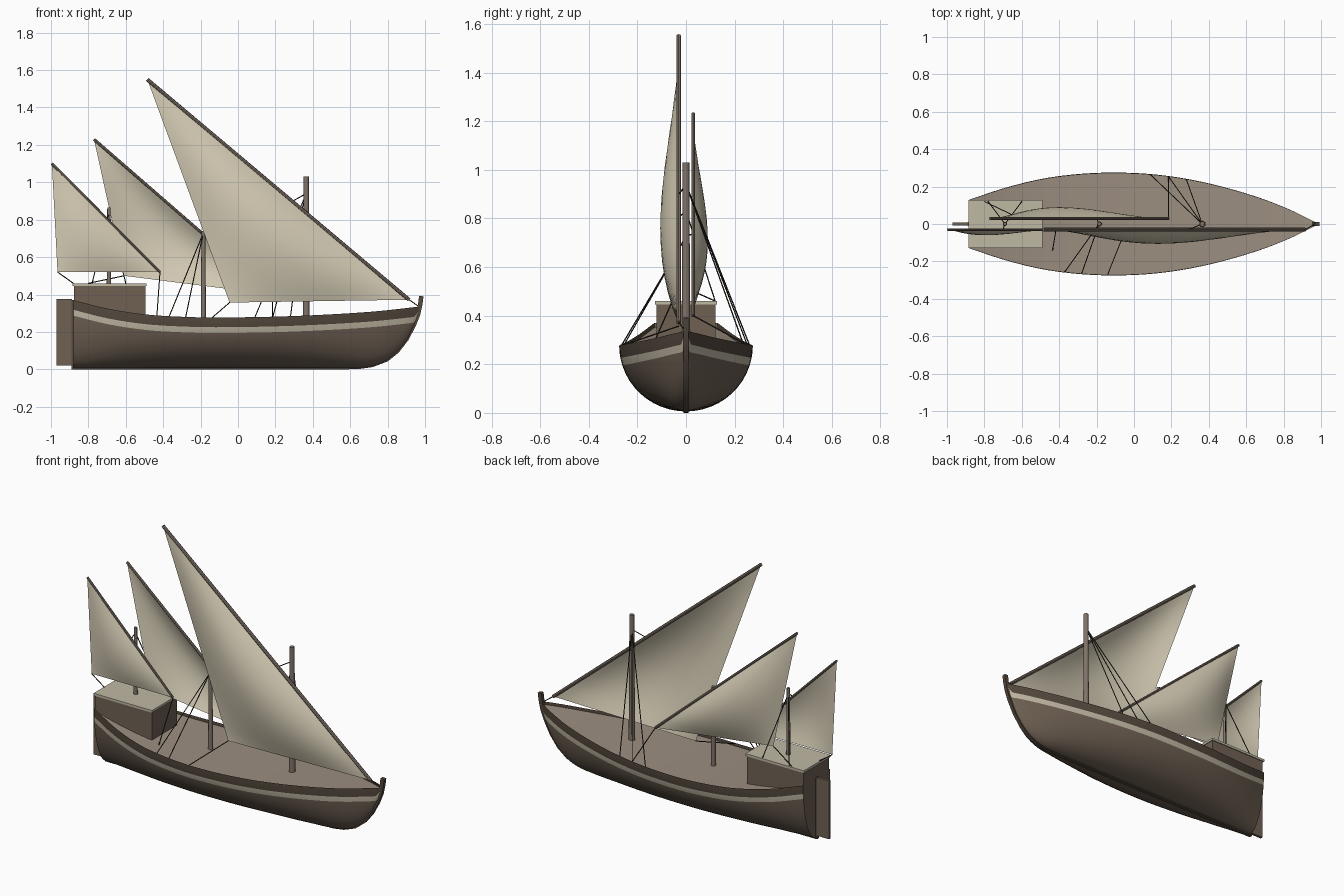
import bpy, bmesh, math
from mathutils import Vector

cube = bpy.data.objects.get("Cube")
if cube:
    bpy.data.objects.remove(cube, do_unlink=True)


def material(name, rgb):
    m = bpy.data.materials.new(name)
    m.use_nodes = True
    m.diffuse_color = (*rgb, 1)
    bsdf = m.node_tree.nodes["Principled BSDF"]
    bsdf.inputs["Base Color"].default_value = (*rgb, 1)
    bsdf.inputs["Roughness"].default_value = 0.8
    return m


HULL = material("hull brown", (0.16, 0.12, 0.088))
DARK = material("dark brown", (0.09, 0.067, 0.048))
STRIPE = material("pale cream", (0.53, 0.48, 0.37))
DECK = material("deck grey brown", (0.33, 0.27, 0.215))
SPAR = material("spar wood", (0.22, 0.175, 0.14))
SAIL = material("sail canvas", (0.66, 0.6, 0.46))
ROPE = material("rope black brown", (0.03, 0.025, 0.02))


def finish(bm, name, mats, smooth=True, normals=True):
    if normals:
        bmesh.ops.recalc_face_normals(bm, faces=bm.faces)
    me = bpy.data.meshes.new(name)
    bm.to_mesh(me)
    bm.free()
    for m in mats:
        me.materials.append(m)
    ob = bpy.data.objects.new(name, me)
    bpy.context.collection.objects.link(ob)
    if smooth:
        bpy.ops.object.select_all(action="DESELECT")
        bpy.context.view_layer.objects.active = ob
        ob.select_set(True)
        bpy.ops.object.shade_smooth_by_angle(angle=math.radians(40))
    return ob


def box(name, lo, hi, mat):
    lo, hi = Vector(lo), Vector(hi)
    bm = bmesh.new()
    bmesh.ops.create_cube(bm, size=1)
    for v in bm.verts:
        v.co = (lo + hi) / 2 + v.co * (hi - lo)
    return finish(bm, name, [mat], False)


def rod(name, a, b, r1, r2, mat, sides=12):
    a, b = Vector(a), Vector(b)
    bm = bmesh.new()
    bmesh.ops.create_cone(bm, cap_ends=True, segments=sides, radius1=r1,
                          radius2=r2, depth=(b - a).length)
    turn = (b - a).to_track_quat("Z", "Y")
    for v in bm.verts:
        v.co = turn @ v.co + (a + b) / 2
    return finish(bm, name, [mat])


def curve_at(pts, x):
    """Smooth cubic through (x, value) points."""
    def slope(i):
        a, b = pts[max(i - 1, 0)], pts[min(i + 1, len(pts) - 1)]
        return (b[1] - a[1]) / (b[0] - a[0])
    i = 0
    while i < len(pts) - 2 and x > pts[i + 1][0]:
        i += 1
    (x0, v0), (x1, v1) = pts[i], pts[i + 1]
    h = x1 - x0
    t = min(max((x - x0) / h, 0), 1)
    return (v0 * (1 + 2 * t) * (1 - t) ** 2 + slope(i) * h * t * (1 - t) ** 2
            + v1 * t * t * (3 - 2 * t) - slope(i + 1) * h * t * t * (1 - t))


# Hull lines
BEAM = [(-.88, .13), (-.7, .19), (-.5, .24), (-.3, .267), (-.1, .275), (.1, .266),
        (.3, .238), (.5, .192), (.7, .13), (.85, .069), (.968, .011)]
SHEER = [(-.88, .37), (-.7, .325), (-.5, .294), (-.3, .281), (-.1, .277),
         (.3, .285), (.7, .307), (.968, .335)]
KEEL = [(-.88, .006), (.3, .006), (.58, .006), (.7, .013), (.8, .05), (.89, .135),
        (.945, .235), (.968, .29)]
BOW, STERN = .968, -.88
STATIONS = [STERN + (BOW - STERN) * math.sin(i / 48 * math.pi / 2) for i in range(49)]


def half_breadth(x, drop):
    depth = curve_at(SHEER, x) - curve_at(KEEL, x)
    return curve_at(BEAM, x) * math.sqrt(max(0, 1 - (drop / depth) ** 2))


def section(x):
    """One side of a hull section, from rail to keel."""
    top = curve_at(SHEER, x)
    depth = top - curve_at(KEEL, x)
    d1, d2 = min(.052, depth * .5), min(.083, depth * .8)
    start = math.asin(d2 / depth)
    drops = [0, d1 / 2, d1, d2]
    drops += [depth * math.sin(start + (math.pi / 2 - start) * k / 10) for k in range(1, 11)]
    return [(x, half_breadth(x, d), top - d) for d in drops]


# Hull: dark rail band, pale stripe, brown bottom
bm = bmesh.new()
rings = []
for x in STATIONS:
    side = section(x)
    ring = [bm.verts.new(p) for p in side]
    ring += [bm.verts.new((p[0], -p[1], p[2])) for p in reversed(side[:-1])]
    rings.append(ring)
last = len(rings[0]) - 1
for a, b in zip(rings, rings[1:]):
    for i in range(last):
        f = bm.faces.new((a[i], a[i + 1], b[i + 1], b[i]))
        row = min(i, last - 1 - i)
        f.material_index = 1 if row < 2 else 2 if row == 2 else 0
bm.faces.new(rings[0])
bm.faces.new(rings[-1])
finish(bm, "hull", [HULL, DARK, STRIPE])

# Deck, a little below the rail
bm = bmesh.new()
drop = .018
pairs = []
for x in STATIONS:
    y, z = half_breadth(x, drop) * .995, curve_at(SHEER, x) - drop
    pairs.append([bm.verts.new((x, s * y, z)) for s in (-1, 1)])
for a, b in zip(pairs, pairs[1:]):
    bm.faces.new((a[0], b[0], b[1], a[1]))
finish(bm, "deck", [DECK], normals=False)


# Stern post, keel and stem as one bent timber
def timber(name, path, depth, half, mat):
    pts = [Vector(p) for p in path]
    bm = bmesh.new()
    rows = []
    for i, p in enumerate(pts):
        t = (pts[min(i + 1, len(pts) - 1)] - pts[max(i - 1, 0)]).normalized()
        q = p + Vector((-t.y, t.x)) * depth
        rows.append([bm.verts.new((c.x, y, c.y))
                     for c, y in ((p, -half), (p, half), (q, half), (q, -half))])
    for a, b in zip(rows, rows[1:]):
        for k in range(4):
            bm.faces.new((a[k], a[(k + 1) % 4], b[(k + 1) % 4], b[k]))
    bm.faces.new(rows[0])
    bm.faces.new(rows[-1])
    return finish(bm, name, [mat])


timber("keel_and_stem", [(-.88, 0), (.58, 0), (.65, .002), (.72, .012), (.8, .042),
                         (.86, .09), (.91, .155), (.95, .23), (.974, .29),
                         (.987, .35), (.992, .39)], .024, .011, DARK)
box("stern_post", (-.89, -.011, 0), (-.875, .011, .37), DARK)
box("rudder", (-.97, -.008, .02), (-.888, .008, .375), HULL)

# Stern cabin
box("cabin", (-.877, -.122, .265), (-.495, .122, .448), HULL)
box("cabin_roof", (-.884, -.128, .446), (-.49, .128, .46), STRIPE)

# Masts
for name, x, foot, top, r in (("fore_mast", .365, .25, 1.03, .018),
                              ("middle_mast", -.185, .24, .74, .014),
                              ("rear_mast", -.69, .44, .865, .012)):
    rod(name, (x, 0, foot), (x, 0, top), r, r * .75, SPAR)


# Lateen sails with their yards: peak, tack, clew, belly
def lateen(name, peak, tack, clew, belly, r):
    peak, tack, clew = Vector(peak), Vector(tack), Vector(clew)
    rod(name + "_yard", peak, tack, r, r, SPAR, 8)
    n = 18
    bm = bmesh.new()
    grid = {}
    for i in range(n + 1):
        for j in range(n + 1 - i):
            u, v = i / n, j / n
            w = 1 - u - v
            p = peak * u + tack * v + clew * w
            p.y += belly * 27 * u * v * w
            grid[i, j] = bm.verts.new(p)
    for i in range(n):
        for j in range(n - i):
            bm.faces.new((grid[i, j], grid[i + 1, j], grid[i, j + 1]))
            if i + j < n - 1:
                bm.faces.new((grid[i + 1, j], grid[i + 1, j + 1], grid[i, j + 1]))
    finish(bm, name, [SAIL])


lateen("fore_sail", (-.485, -.03, 1.55), (.915, -.03, .372), (-.045, -.03, .357), -.076, .01)
lateen("middle_sail", (-.77, .03, 1.23), (.185, .03, .4), (-.61, .03, .5), .06, .008)
lateen("rear_sail", (-.995, -.03, 1.1), (-.417, -.03, .52), (-.965, -.03, .52), -.03, .007)

# Shrouds and sheets
ROPES = {
    "fore_shroud": [((.365, 0, .94), (x, y, .277)) for x, y in ((.09, .262), (.185, .253), (.28, .238))],
    "middle_shroud": [((-.187, 0, .725), (x, y, .278)) for x, y in ((-.28, -.265), (-.37, -.256))],
    "rear_shroud": [((-.69, 0, .83), (x, .12, .46)) for x in (-.78, -.6)],
    "sheet": [((-.045, -.03, .357), (-.14, -.268, .275)),
              ((-.417, -.03, .52), (-.435, -.14, .27)),
              ((.185, .03, .4), (.185, .253, .278)),
              ((-.61, .03, .5), (-.8, .12, .46)),
              ((-.965, -.03, .52), (-.88, -.03, .46)),
              ((.915, -.03, .372), (.968, 0, .335))],
    "lashing": [((.365, 0, .94), (.29, -.03, .898)),
                ((-.187, 0, .73), (-.2, .03, .735)),
                ((-.69, 0, .83), (-.7, -.03, .805))],
}
for name, lines in ROPES.items():
    for k, (a, b) in enumerate(lines, 1):
        rod(f"{name}_{k}", a, b, .0028, .0028, ROPE, 6)
